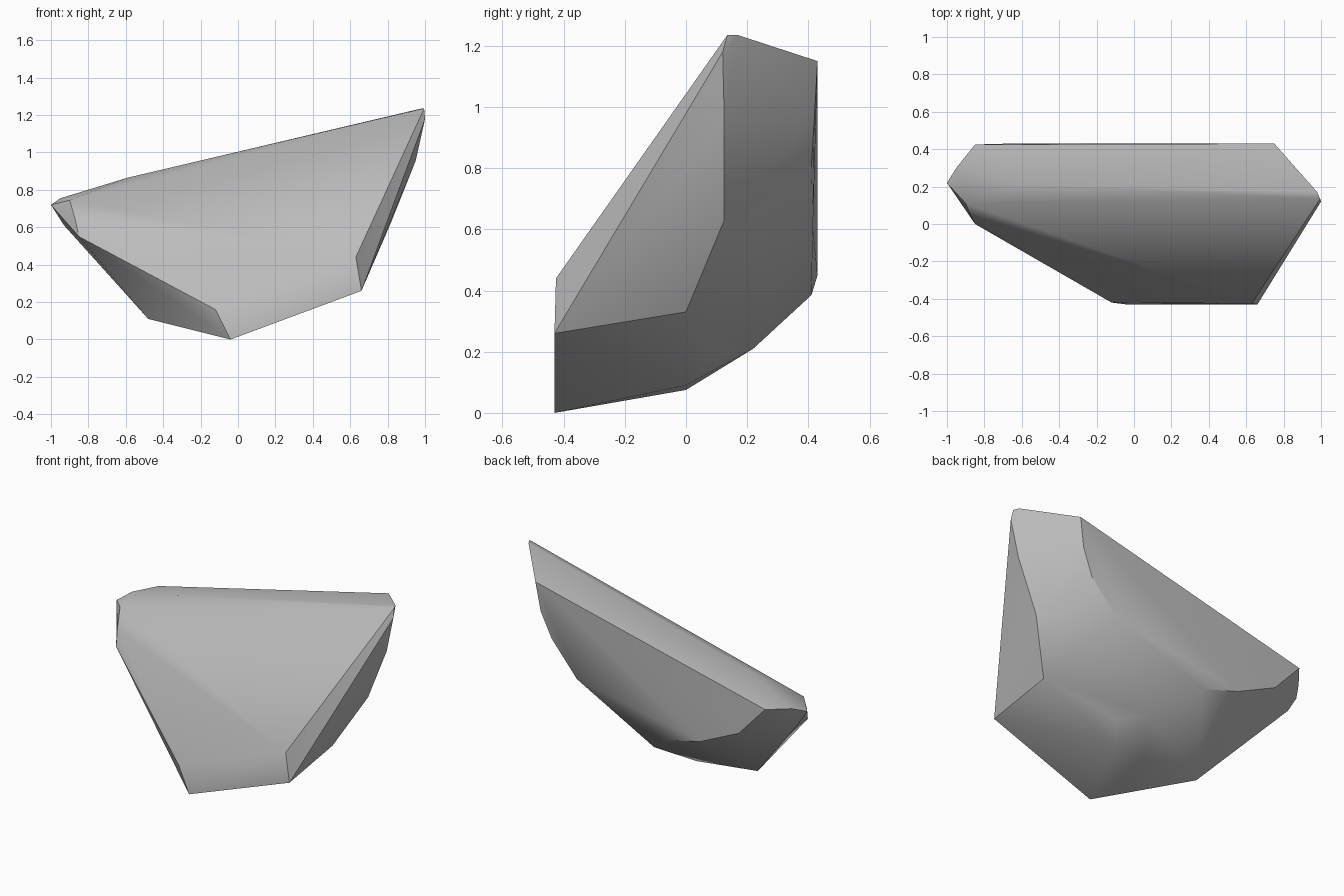
import bpy, bmesh, math

if "Cube" in bpy.data.objects:
    bpy.data.objects.remove(bpy.data.objects["Cube"])

# Corner points of the faceted boulder, grouped by region
back_rim = [(0.75, .43, 1.15), (.72, .42, .97), (.65, .41, .81), (.47, .415, .605),
            (-.16, .41, .385), (-.40, .43, .45), (-.67, .43, .575), (-.85, .425, .77)]
top_ridge = [(.98, .17, 1.235), (.995, .135, 1.235), (-.59, .21, .865), (-.95, .30, .755)]
left_tip = [(-1, .22, .72), (-.93, .23, .61), (-.90, .11, .745), (-.87, .04, .64), (-.85, 0, .55)]
front_lip = [(.63, -.425, .44), (.66, -.43, .26), (-.12, -.42, .16), (-.04, -.43, 0)]
right_side = [(1, .12, 1.18), (.95, .125, .955), (.82, .125, .63), (.66, 0, .33)]
underside = [(-.48, -.03, .11), (-.07, 0, .075), (.14, 0, .09), (.39, -.05, .20),
             (.22, .10, .19), (.37, .12, .31), (.07, .22, .21), (-.26, .15, .22)]

# Wrap the points in a closed shell
bm = bmesh.new()
for p in back_rim + top_ridge + left_tip + front_lip + right_side + underside:
    bm.verts.new(p)
hull = bmesh.ops.convex_hull(bm, input=bm.verts)
loose = {g for g in hull["geom_interior"] + hull["geom_unused"]
         if isinstance(g, bmesh.types.BMVert)}
bmesh.ops.delete(bm, geom=list(loose), context='VERTS')
bmesh.ops.recalc_face_normals(bm, faces=bm.faces)
mesh = bpy.data.meshes.new("boulder")
bm.to_mesh(mesh)
bm.free()

boulder = bpy.data.objects.new("boulder", mesh)
bpy.context.collection.objects.link(boulder)

# Plain stone colour
stone = bpy.data.materials.new("grey stone")
stone.diffuse_color = (.5, .5, .5, 1)
stone.use_nodes = True
stone.node_tree.nodes["Principled BSDF"].inputs["Base Color"].default_value = stone.diffuse_color
mesh.materials.append(stone)

# Soft facets with sharp main edges
bpy.context.view_layer.objects.active = boulder
boulder.select_set(True)
bpy.ops.object.shade_smooth_by_angle(angle=math.radians(30))
